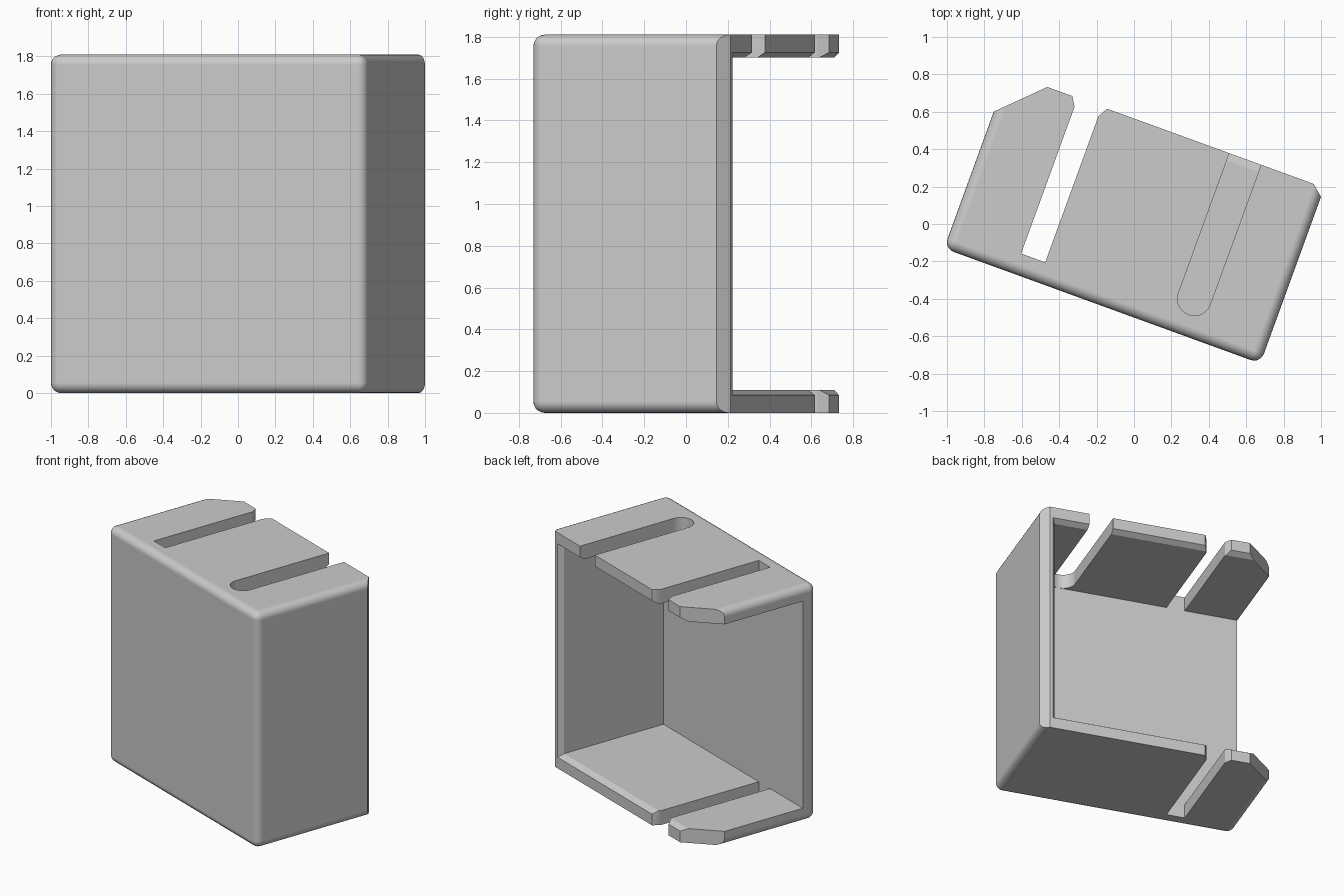
import bpy, bmesh, math
from mathutils import Matrix

HEIGHT = 1.81
WALL = 0.11
LEFT, RIGHT, FRONT, BACK = -0.91, 0.89, -0.47, 0.53
TURN = Matrix.Rotation(math.radians(-20), 4, 'Z')

if "Cube" in bpy.data.objects:
    bpy.data.objects.remove(bpy.data.objects["Cube"])

grey = bpy.data.materials.new("plain grey")
grey.use_nodes = True
grey.diffuse_color = (0.6, 0.6, 0.6, 1)
grey.node_tree.nodes["Principled BSDF"].inputs["Base Color"].default_value = (0.6, 0.6, 0.6, 1)


def loft(name, rings, bevel=None):
    """Join matching rings of points into a closed solid."""
    bm = bmesh.new()
    loops = [[bm.verts.new(p) for p in ring] for ring in rings]
    for a, b in zip(loops, loops[1:]):
        for i in range(len(a)):
            j = (i + 1) % len(a)
            bm.faces.new((a[i], a[j], b[j], b[i]))
    bm.faces.new(loops[0][::-1])
    bm.faces.new(loops[-1])
    bmesh.ops.recalc_face_normals(bm, faces=bm.faces)
    if bevel:
        edges = [e for e in bm.edges if not all(v.co.y > BACK - 0.01 for v in e.verts)]
        bmesh.ops.bevel(bm, geom=edges, offset=bevel, segments=5, profile=0.5,
                        affect='EDGES', clamp_overlap=True)
    mesh = bpy.data.meshes.new(name)
    bm.to_mesh(mesh)
    bm.free()
    mesh.materials.append(grey)
    obj = bpy.data.objects.new(name, mesh)
    bpy.context.collection.objects.link(obj)
    return obj


def prism(name, outline, low=-0.2, high=HEIGHT + 0.2, bevel=None):
    return loft(name, [[(x, y, z) for x, y in outline] for z in (low, high)], bevel)


# Rounded outer block, square along the back
shell = prism("cover_shell", [(LEFT, FRONT), (RIGHT, FRONT), (RIGHT, BACK), (LEFT, BACK)],
              0, HEIGHT, bevel=0.055)


# Hollow inside, open at the back and one side, with a flared back rim
def opening(y, grow):
    x, low, high = RIGHT - WALL + grow, WALL - grow, HEIGHT - WALL + grow
    return [(-2, y, low), (x, y, low), (x, y, high), (-2, y, high)]


inner_front = FRONT + 0.115
cutters = [loft("cavity_cutter", [opening(inner_front, 0), opening(BACK - 0.04, 0),
                                  opening(BACK + 0.04, 0.05)])]

# Sloped back corners
cutters.append(prism("tab_corner_cutter", [(-1.136, 0.085), (-0.458, 0.755), (-1.136, 0.755)]))
cutters.append(prism("wall_corner_cutter", [(0.95, 0.426), (0.95, 0.7), (0.634, 0.7)]))

# Straight notch with a widened mouth, through both plates
cutters.append(prism("notch_cutter", [
    (-0.513, inner_front), (-0.376, inner_front), (-0.376, 0.475), (-0.346, BACK),
    (-0.346, 0.7), (-0.544, 0.7), (-0.544, BACK), (-0.513, 0.48)]))

# Round-ended slot, through the top plate only
cx, r = 0.44, 0.09
cy = inner_front + r
arc = [(cx - r * math.cos(math.pi * i / 16), cy - r * math.sin(math.pi * i / 16))
       for i in range(17)]
cutters.append(prism("slot_cutter", arc + [(cx + r, 0.7), (cx - r, 0.7)], low=1))

# Cut, then clear the cutters away
bpy.context.view_layer.objects.active = shell
for cutter in cutters:
    cutter.hide_render = True
    mod = shell.modifiers.new("cut", 'BOOLEAN')
    mod.operation = 'DIFFERENCE'
    mod.solver = 'EXACT'
    mod.object = cutter
    bpy.ops.object.modifier_apply(modifier=mod.name)
    bpy.data.objects.remove(cutter)

# Final stance and shading
shell.data.transform(TURN)
bpy.ops.object.select_all(action='DESELECT')
shell.select_set(True)
bpy.ops.object.shade_smooth_by_angle(angle=math.radians(30))
normals = shell.modifiers.new("even_normals", 'WEIGHTED_NORMAL')
normals.keep_sharp = True
